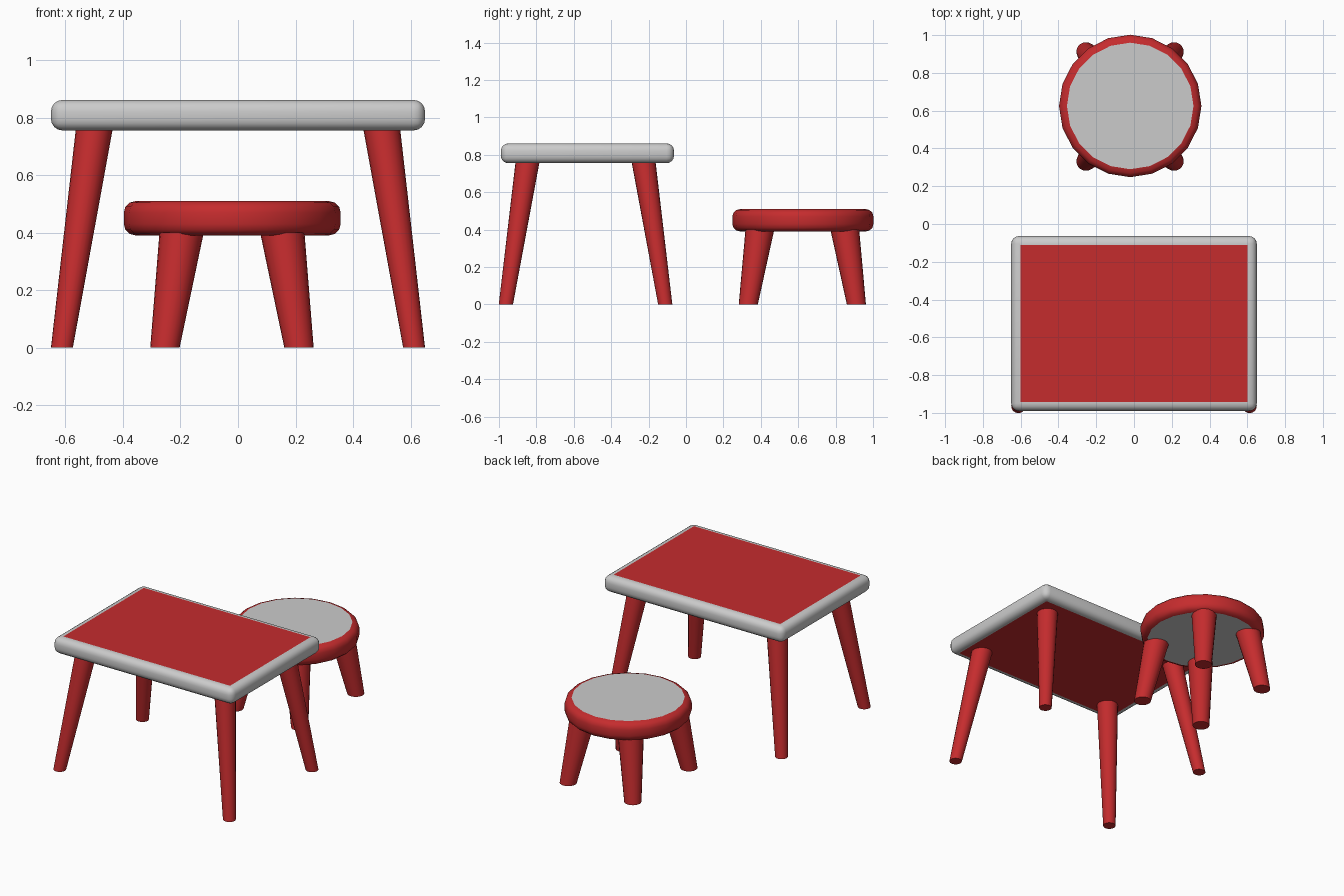
import bpy, bmesh, math
from mathutils import Vector

if "Cube" in bpy.data.objects:
    bpy.data.objects.remove(bpy.data.objects["Cube"])

red = bpy.data.materials.new("red")
red.diffuse_color = (0.56, 0.025, 0.027, 1)
red.use_nodes = True
red.node_tree.nodes["Principled BSDF"].inputs["Base Color"].default_value = red.diffuse_color
grey = bpy.data.materials.new("grey")
grey.diffuse_color = (0.8, 0.8, 0.8, 1)
grey.use_nodes = True
grey.node_tree.nodes["Principled BSDF"].inputs["Base Color"].default_value = grey.diffuse_color


def finish(bm, name, mats):
    bmesh.ops.recalc_face_normals(bm, faces=bm.faces)
    me = bpy.data.meshes.new(name)
    bm.to_mesh(me)
    bm.free()
    for m in mats:
        me.materials.append(m)
    ob = bpy.data.objects.new(name, me)
    bpy.context.collection.objects.link(ob)
    bpy.ops.object.select_all(action='DESELECT')
    ob.select_set(True)
    bpy.context.view_layer.objects.active = ob
    bpy.ops.object.shade_smooth_by_angle(angle=math.radians(40), keep_sharp_edges=True)
    return ob


def leg(name, foot, top, height, r_foot, r_top, n=20):
    # tapered, splayed leg with level ends
    bm = bmesh.new()
    rings = []
    for (x, y), z, r in ((foot, 0, r_foot), (top, height, r_top)):
        rings.append([bm.verts.new((x + r * math.cos(2 * math.pi * i / n),
                                    y + r * math.sin(2 * math.pi * i / n), z))
                      for i in range(n)])
    for i in range(n):
        j = (i + 1) % n
        bm.faces.new((rings[0][i], rings[0][j], rings[1][j], rings[1][i]))
    for ring in rings:
        bm.faces.new(ring)
    finish(bm, name, [red])


def four_legs(prefix, centre, foot, top, height, r_foot, r_top):
    for sy, depth in ((-1, "front"), (1, "back")):
        for sx, side in ((-1, "left"), (1, "right")):
            at = lambda o: (centre[0] + sx * o[0], centre[1] + sy * o[1])
            leg(f"{prefix}_{depth}_{side}_leg", at(foot), at(top), height, r_foot, r_top)


# table top: rounded slab with flat red panels above and below
bm = bmesh.new()
bmesh.ops.create_cube(bm, size=1)
bmesh.ops.scale(bm, vec=(1.3, 0.926, 0.106), verts=bm.verts)
bmesh.ops.translate(bm, vec=(0, -0.527, 0.808), verts=bm.verts)
bmesh.ops.bevel(bm, geom=bm.edges[:], offset=0.04, segments=4, profile=0.5,
                affect='EDGES', clamp_overlap=True)
bm.normal_update()
panels = [f for f in bm.faces if abs(f.normal.z) > 0.99 and f.calc_area() > 0.3]
bmesh.ops.inset_individual(bm, faces=panels, thickness=0.012)
for f in panels:
    f.material_index = 1
    for e in f.edges:
        e.smooth = False
finish(bm, "table_top", [grey, red])

four_legs("table", (0, -0.537), (0.612, 0.426), (0.50, 0.311), 0.757, 0.038, 0.064)

# stool seat: rounded red rim around flat grey discs
SIDES = 20
C = Vector((-0.02, 0.625, 0))
profile = [(0.335, 0.39)]
for k in range(1, 4):
    a = math.radians(-90 + 30 * k)
    profile.append((0.335 + 0.042 * math.cos(a), 0.43 + 0.04 * math.sin(a)))
for k in range(0, 4):
    a = math.radians(30 * k)
    profile.append((0.335 + 0.042 * math.cos(a), 0.47 + 0.04 * math.sin(a)))
bm = bmesh.new()
rings = [[bm.verts.new(C + Vector((r * math.cos(2 * math.pi * i / SIDES),
                                   r * math.sin(2 * math.pi * i / SIDES), z)))
          for i in range(SIDES)] for r, z in profile]
for lo, hi in zip(rings, rings[1:]):
    for i in range(SIDES):
        j = (i + 1) % SIDES
        bm.faces.new((lo[i], lo[j], hi[j], hi[i]))
for ring in (rings[0], rings[-1]):
    cap = bm.faces.new(ring)
    cap.material_index = 1
    for e in cap.edges:
        e.smooth = False
finish(bm, "stool_seat", [red, grey])

four_legs("stool", (-0.021, 0.622), (0.233, 0.289), (0.175, 0.227), 0.40, 0.051, 0.077)
